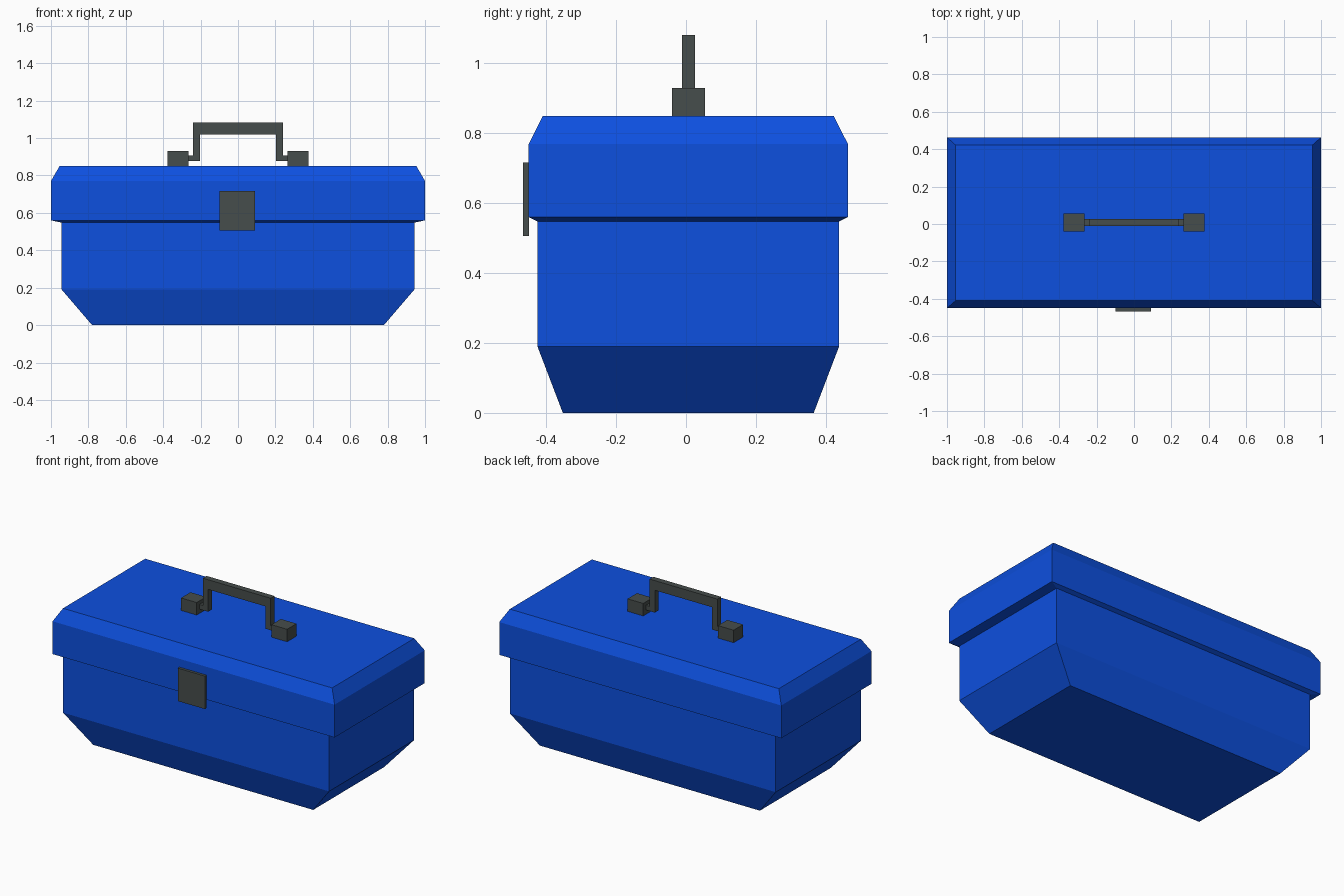
import bpy, bmesh

if "Cube" in bpy.data.objects:
    bpy.data.objects.remove(bpy.data.objects["Cube"])

YC = 0.0065  # box centre line, shifted back by the latch thickness


def material(name, rgb):
    m = bpy.data.materials.new(name)
    m.diffuse_color = (*rgb, 1)
    m.use_nodes = True
    m.node_tree.nodes["Principled BSDF"].inputs["Base Color"].default_value = m.diffuse_color
    return m


BLUE = material("blue_paint", (0.004, 0.08, 0.74))
DARK = material("dark_metal", (0.062, 0.075, 0.072))


def finish(name, bm, mat):
    bmesh.ops.recalc_face_normals(bm, faces=bm.faces)
    me = bpy.data.meshes.new(name)
    bm.to_mesh(me)
    bm.free()
    me.materials.append(mat)
    ob = bpy.data.objects.new(name, me)
    bpy.context.collection.objects.link(ob)
    return ob


def loft(name, sections, mat):
    """Stack rectangular sections (half x, half y, z) into a closed solid."""
    bm = bmesh.new()
    rings = [[bm.verts.new((sx * hx, YC + sy * hy, z))
              for sx, sy in ((-1, -1), (1, -1), (1, 1), (-1, 1))]
             for hx, hy, z in sections]
    for a, b in zip(rings, rings[1:]):
        for i in range(4):
            j = (i + 1) % 4
            bm.faces.new((a[i], a[j], b[j], b[i]))
    bm.faces.new(rings[0][::-1])
    bm.faces.new(rings[-1])
    return finish(name, bm, mat)


def prism(name, profile, y0, y1, mat):
    """Extrude an x-z outline from y0 to y1."""
    bm = bmesh.new()
    face = bm.faces.new([bm.verts.new((x, y0, z)) for x, z in profile])
    out = bmesh.ops.extrude_face_region(bm, geom=[face])
    verts = [v for v in out["geom"] if isinstance(v, bmesh.types.BMVert)]
    bmesh.ops.translate(bm, verts=verts, vec=(0, y1 - y0, 0))
    return finish(name, bm, mat)


def rect(x0, x1, z0, z1):
    return [(x0, z0), (x1, z0), (x1, z1), (x0, z1)]


# Tapered lower box and overhanging chamfered lid
loft("box_body", [(0.78, 0.359, 0), (0.943, 0.4315, 0.19), (0.943, 0.4315, 0.55)], BLUE)
loft("lid", [(0.943, 0.4315, 0.548), (1.0, 0.4565, 0.56),
             (1.0, 0.4565, 0.77), (0.954, 0.416, 0.85)], BLUE)

# Front latch plate
prism("latch", rect(-0.10, 0.092, 0.506, 0.717), -0.467, -0.449, DARK)

# Handle mounts
for side, s in (("left", -1), ("right", 1)):
    prism("handle_mount_" + side, rect(*sorted((s * 0.265, s * 0.376)), 0.85, 0.93),
          -0.04, 0.055, DARK)

# Carrying handle: bar, legs and out-turned feet in one outline
half = [(0.203, 1.02), (0.203, 0.877), (0.267, 0.877),
        (0.267, 0.907), (0.24, 0.907), (0.24, 1.082)]
prism("handle", half + [(-x, z) for x, z in reversed(half)], -0.012, 0.026, DARK)
